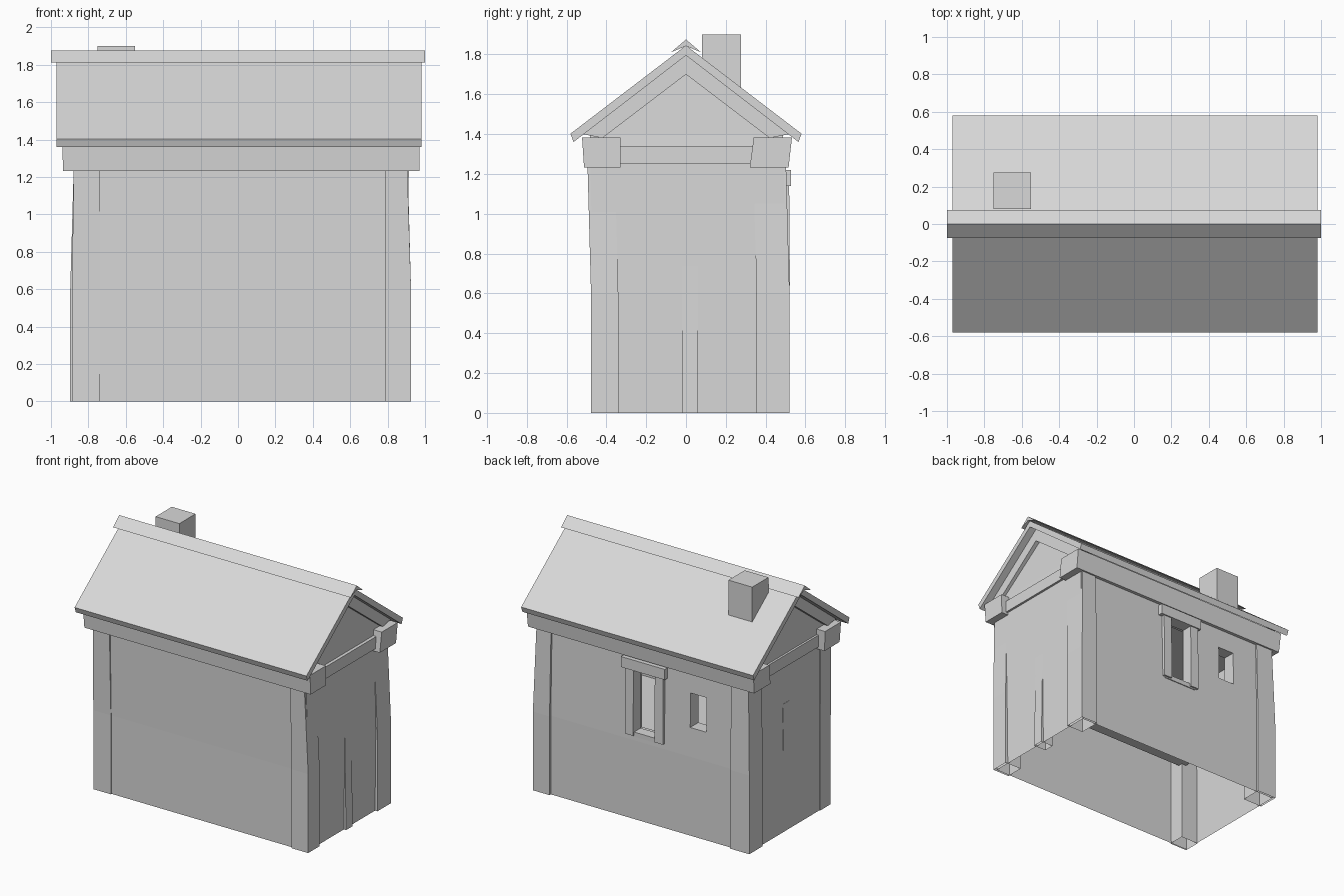
import bpy, bmesh

cube = bpy.data.objects.get("Cube")
if cube:
    bpy.data.objects.remove(cube, do_unlink=True)

grey = bpy.data.materials.new("plain grey")
grey.use_nodes = True
COLOUR = (0.69, 0.69, 0.69, 1)
grey.diffuse_color = COLOUR
grey.node_tree.nodes["Principled BSDF"].inputs["Base Color"].default_value = COLOUR


def skin(name, rings, floor=True):
    """Bridge matching rings of points into a closed body."""
    bm = bmesh.new()
    rings = [[bm.verts.new(p) for p in ring] for ring in rings]
    count = len(rings[0])
    for low, high in zip(rings, rings[1:]):
        for i in range(count):
            j = (i + 1) % count
            bm.faces.new((low[i], low[j], high[j], high[i]))
    bm.faces.new(rings[-1])
    base = bm.faces.new(rings[0][::-1])
    bmesh.ops.recalc_face_normals(bm, faces=bm.faces)
    if not floor:
        bmesh.ops.delete(bm, geom=[base], context='FACES_ONLY')
    mesh = bpy.data.meshes.new(name)
    bm.to_mesh(mesh)
    bm.free()
    mesh.materials.append(grey)
    ob = bpy.data.objects.new(name, mesh)
    bpy.context.collection.objects.link(ob)
    return ob


def loft(name, levels, floor=True):
    """Join rectangles (x0, x1, y0, y1, z) from bottom to top."""
    return skin(name, [((a, c, z), (b, c, z), (b, d, z), (a, d, z))
                       for a, b, c, d, z in levels], floor)


def box(name, x0, x1, y0, y1, z0, z1):
    return loft(name, [(x0, x1, y0, y1, z0), (x0, x1, y0, y1, z1)])


def extrude_x(name, profile, x0, x1):
    """Extrude a (y, z) profile along x."""
    return skin(name, [[(x, y, z) for y, z in profile] for x in (x0, x1)])


def cut(target, cutter):
    mod = target.modifiers.new("Cut", 'BOOLEAN')
    mod.object = cutter
    mod.operation = 'DIFFERENCE'
    mod.solver = 'EXACT'
    bpy.context.view_layer.objects.active = target
    bpy.ops.object.modifier_apply(modifier=mod.name)
    bpy.data.objects.remove(cutter, do_unlink=True)


# Walls with gables, leaning a little; the last level closes to the ridge
walls = loft("walls", [(-0.882, 0.905, -0.463, 0.504, 0), (-0.882, 0.912, -0.467, 0.504, 0.6),
                       (-0.87, 0.913, -0.48, 0.49, 1.25), (-0.868, 0.9, -0.483, 0.488, 1.4),
                       (-0.865, 0.89, -0.003, 0.003, 1.785)])

# Room inside, reached by two openings in the back wall
cut(walls, box("room_cutter", -0.78, 0.8, -0.38, 0.4, 0.61, 1.22))
for x0, x1, z0, z1 in ((-0.12, 0.09, 0.66, 1.15), (-0.52, -0.385, 0.82, 1.08)):
    cut(walls, box("window_cutter", x0, x1, 0.35, 0.65, z0, z1))

# Leave the walls open to the ground and to the roof
bm = bmesh.new()
bm.from_mesh(walls.data)
bm.normal_update()
spare = [f for f in bm.faces if abs(f.normal.z) > 0.4
         and not 0.05 < f.calc_center_median().z < 1.4]
bmesh.ops.delete(bm, geom=spare, context='FACES')
bm.to_mesh(walls.data)
bm.free()

# Frame of the large window
for side, x0, x1 in (("left", 0.08, 0.15), ("right", -0.17, -0.1)):
    loft("window_jamb_" + side, [(x0, x1, 0.43, 0.522, 0.64), (x0, x1, 0.43, 0.518, 1.15)])
box("window_lintel", -0.19, 0.18, 0.43, 0.527, 1.14, 1.22)
box("window_sill", -0.15, 0.13, 0.43, 0.51, 0.63, 0.665)

# Hollow corner posts: outer x, inner x and outer x at the top
for name, x_out, x_in, x_top, y0, y1 in (
        ("front_right", -0.888, -0.74, -0.878, -0.472, -0.345),
        ("back_right", -0.897, -0.735, -0.878, 0.36, 0.52),
        ("front_left", 0.925, 0.785, 0.905, -0.477, -0.34),
        ("back_left", 0.925, 0.785, 0.907, 0.355, 0.52)):
    loft("corner_post_" + name,
         [(x_in, x_out, y0, y1, 0), (x_in, x_out, y0, y1, 0.6),
          (x_in, x_top, y0 - 0.018, y1 - 0.018, 1.26)], floor=False)

# Middle posts showing through the gable walls
loft("middle_post_left", [(0.82, 0.924, -0.02, 0.06, 0), (0.82, 0.912, -0.02, 0.06, 0.75)],
     floor=False)
loft("middle_post_right", [(-0.886, -0.8, 0, 0.09, 0.62), (-0.877, -0.8, 0, 0.09, 0.97)])

# Eave beams, flaring slightly upwards
loft("eave_beam_front", [(-0.935, 0.97, -0.512, -0.33, 1.232), (-0.94, 0.972, -0.522, -0.33, 1.382)])
loft("eave_beam_back", [(-0.935, 0.97, 0.32, 0.515, 1.232), (-0.94, 0.972, 0.34, 0.532, 1.382)])

# Tie beams across the gables
box("tie_beam_left", 0.82, 0.93, -0.36, 0.36, 1.25, 1.34)
box("tie_beam_right", -0.885, -0.8, -0.36, 0.36, 1.25, 1.34)

# Roof slabs, ridge cap and gable rafters, mirrored front to back
for side, s in (("front", -1), ("back", 1)):
    extrude_x("roof_" + side, [(0, 1.845), (s * 0.58, 1.402), (s * 0.565, 1.36), (0, 1.795)],
              -0.97, 0.982)
    extrude_x("ridge_cap_" + side, [(0, 1.875), (s * 0.075, 1.811), (0, 1.842)], -1, 1)
    for end, x0, x1 in (("left", 0.83, 0.925), ("right", -0.9, -0.82)):
        extrude_x(f"rafter_{side}_{end}",
                  [(0, 1.797), (s * 0.52, 1.4), (s * 0.42, 1.38), (0, 1.7)], x0, x1)

# Chimney through the back slope
box("chimney", -0.75, -0.55, 0.08, 0.275, 1.55, 1.9)
